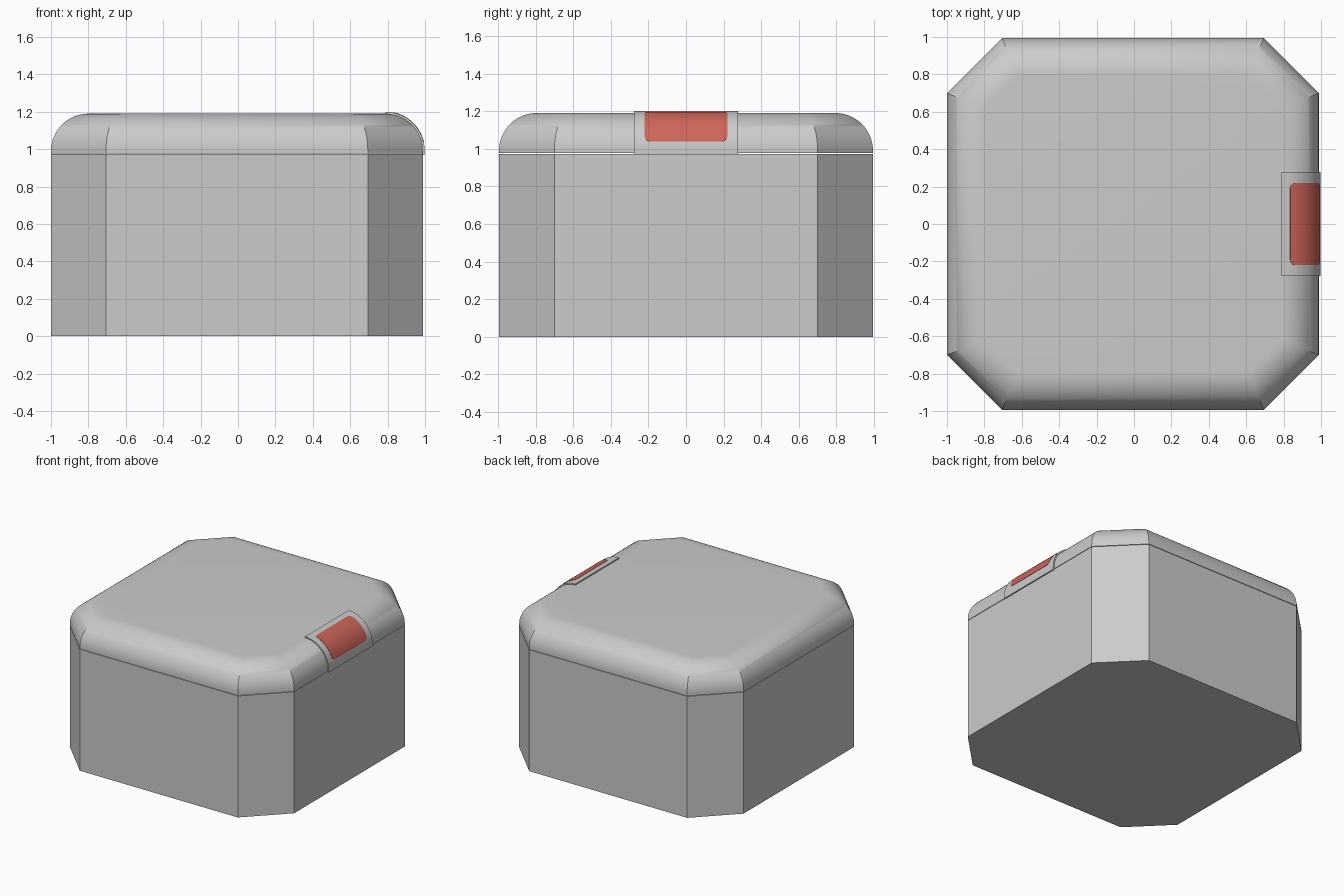
import bpy, bmesh
from math import sin, cos, tan, pi, sqrt, radians

if "Cube" in bpy.data.objects:
    bpy.data.objects.remove(bpy.data.objects["Cube"])

CX, HALF, SIDE = -0.006, 0.994, 0.70      # box centre, half width, half length of long sides
SEAM, ARC_Z, R = 0.975, 0.99, 0.20        # lid seam, start of rounding, rounding radius
ARC_X = CX + HALF - R                     # rounding axis on the right side


def loft(name, rings):
    """Closed solid skinned through equal-length rings of points."""
    bm = bmesh.new()
    rows = [[bm.verts.new(p) for p in ring] for ring in rings]
    n = len(rows[0])
    for a, b in zip(rows, rows[1:]):
        for i in range(n):
            j = (i + 1) % n
            bm.faces.new((a[i], a[j], b[j], b[i]))
    bm.faces.new(rows[0][::-1])
    bm.faces.new(rows[-1])
    bmesh.ops.recalc_face_normals(bm, faces=bm.faces)
    mesh = bpy.data.meshes.new(name)
    bm.to_mesh(mesh)
    bm.free()
    obj = bpy.data.objects.new(name, mesh)
    bpy.context.collection.objects.link(obj)
    bpy.ops.object.select_all(action='DESELECT')
    obj.select_set(True)
    bpy.context.view_layer.objects.active = obj
    bpy.ops.object.shade_smooth_by_angle(angle=radians(30))
    return obj


def octagon(inset, z):
    h, s = HALF - inset, SIDE - inset * tan(pi / 8)
    pts = [(h, -s), (h, s), (s, h), (-s, h), (-h, s), (-h, -s), (-s, -h), (s, -h)]
    return [(CX + x, y, z) for x, y in pts]


def on_arc(angle, radius):
    return ARC_X + radius * cos(angle), ARC_Z + radius * sin(angle)


# Box body
loft("box_body", [octagon(0, 0), octagon(0, SEAM - 0.002)])

# Lid with rounded upper edge
angles = [i * pi / 2 / 16 for i in range(17)]
loft("lid", [octagon(0, SEAM + 0.002)]
     + [octagon(R * (1 - cos(a)), ARC_Z + R * sin(a)) for a in angles])

# Curved latch plate wrapped over the right edge of the lid
outer = [(ARC_X + 0.21, 0.969)] + [on_arc(a, 0.21) for a in angles]
inner = [on_arc(a, 0.192) for a in reversed(angles)] + [(ARC_X + 0.192, 0.969)]
loft("latch_plate", [[(x, y, z) for x, z in outer + inner] for y in (-0.277, 0.277)])

# Red button: curved patch with rounded corners
LOW, HIGH, WIDTH, CORNER = radians(13.5), radians(77), 0.22, 0.03
span = (HIGH - LOW) * 0.21
steps = [CORNER * (1 - cos(i * pi / 12)) for i in range(7)]
steps += [CORNER + (span - 2 * CORNER) * i / 12 for i in range(1, 12)]
steps += [span - d for d in reversed(steps[:7])]
rings = []
for s in steps:
    d = min(s, span - s, CORNER)
    w = WIDTH - CORNER + sqrt(max(0, CORNER ** 2 - (CORNER - d) ** 2))
    (x0, z0), (x1, z1) = (on_arc(LOW + s / 0.21, r) for r in (0.204, 0.212))
    rings.append([(x0, -w, z0), (x1, -w, z1), (x1, w, z1), (x0, w, z0)])
button = loft("latch_button", rings)
red = bpy.data.materials.new("red")
red.diffuse_color = (0.62, 0.13, 0.10, 1)
red.use_nodes = True
red.node_tree.nodes["Principled BSDF"].inputs["Base Color"].default_value = red.diffuse_color
button.data.materials.append(red)
